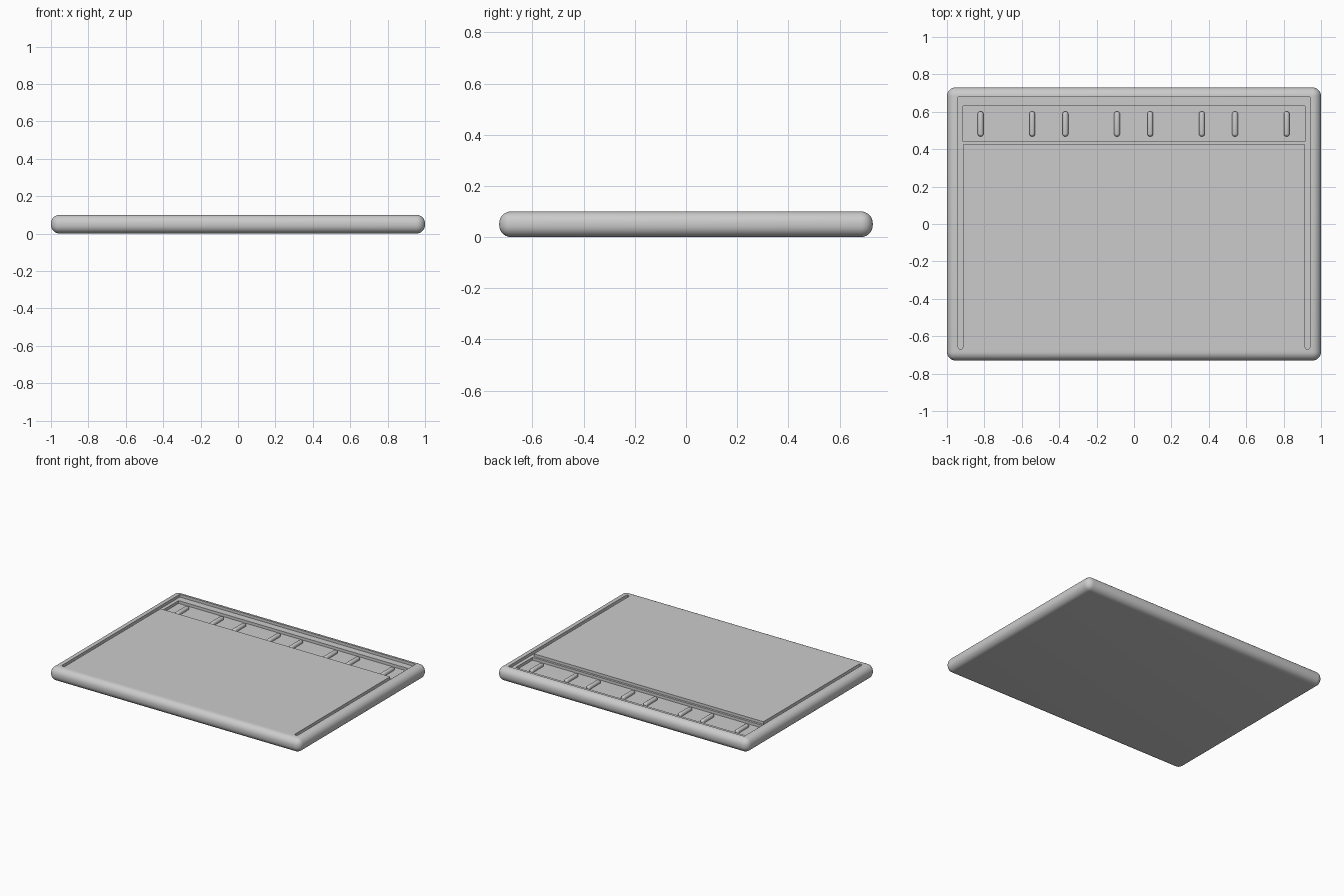
import bpy, bmesh

if "Cube" in bpy.data.objects:
    bpy.data.objects.remove(bpy.data.objects["Cube"])

TOP, LEDGE, FLOOR = 0.10, 0.08, 0.06   # surface heights


def to_object(name, bm):
    mesh = bpy.data.meshes.new(name)
    bmesh.ops.recalc_face_normals(bm, faces=bm.faces)
    bm.to_mesh(mesh)
    bm.free()
    obj = bpy.data.objects.new(name, mesh)
    bpy.context.collection.objects.link(obj)
    return obj


def smooth(obj):
    bpy.ops.object.select_all(action='DESELECT')
    obj.select_set(True)
    bpy.context.view_layer.objects.active = obj
    bpy.ops.object.shade_smooth_by_angle(angle=0.6)


def rounded_box(name, x, y, z, radius, segments):
    bm = bmesh.new()
    bmesh.ops.create_cube(bm, size=1)
    for v in bm.verts:
        v.co.x = x[0] if v.co.x < 0 else x[1]
        v.co.y = y[0] if v.co.y < 0 else y[1]
        v.co.z = z[0] if v.co.z < 0 else z[1]
    bmesh.ops.bevel(bm, geom=bm.edges[:], offset=radius, segments=segments,
                    profile=0.5, affect='EDGES')
    return to_object(name, bm)


def cut(target, name, outline, z):
    """Cut an extruded outline into the target from height z upward."""
    bm = bmesh.new()
    face = bm.faces.new([bm.verts.new((px, py, z)) for px, py in outline])
    up = bmesh.ops.extrude_face_region(bm, geom=[face])['geom']
    bmesh.ops.translate(bm, vec=(0, 0, 0.2),
                        verts=[g for g in up if isinstance(g, bmesh.types.BMVert)])
    cutter = to_object(name, bm)
    cutter.hide_render = True
    mod = target.modifiers.new(name, 'BOOLEAN')
    mod.operation, mod.solver, mod.object = 'DIFFERENCE', 'EXACT', cutter
    bpy.context.view_layer.objects.active = target
    bpy.ops.object.modifier_apply(modifier=name)
    bpy.data.objects.remove(cutter)


# Main slab with rounded rim
board = rounded_box("board", (-1, 1), (-0.73, 0.73), (0, TOP), 0.046, 8)

# Shallow U-shaped step: side grooves joined to a ledge along the back
half = [(0.915, 0.425), (0.915, -0.66), (0.92, -0.668),
        (0.935, -0.668), (0.94, -0.66), (0.94, 0.68)]
cut(board, "step_cutter", half + [(-x, y) for x, y in reversed(half)], LEDGE)

# Deeper pocket along the back
cut(board, "pocket_cutter",
    [(-0.915, 0.44), (0.915, 0.44), (0.915, 0.63), (-0.915, 0.63)], FLOOR)
smooth(board)

# Four pairs of small rounded ribs standing in the pocket
for i in range(4):
    center = (i - 1.5) * 0.4535 - 0.002
    for side, dx in (("left", -0.138), ("right", 0.138)):
        x = center + dx
        rib = rounded_box(f"rib_{i + 1}_{side}", (x - 0.0155, x + 0.0155),
                          (0.468, 0.602), (0.04, 0.081), 0.014, 4)
        smooth(rib)
